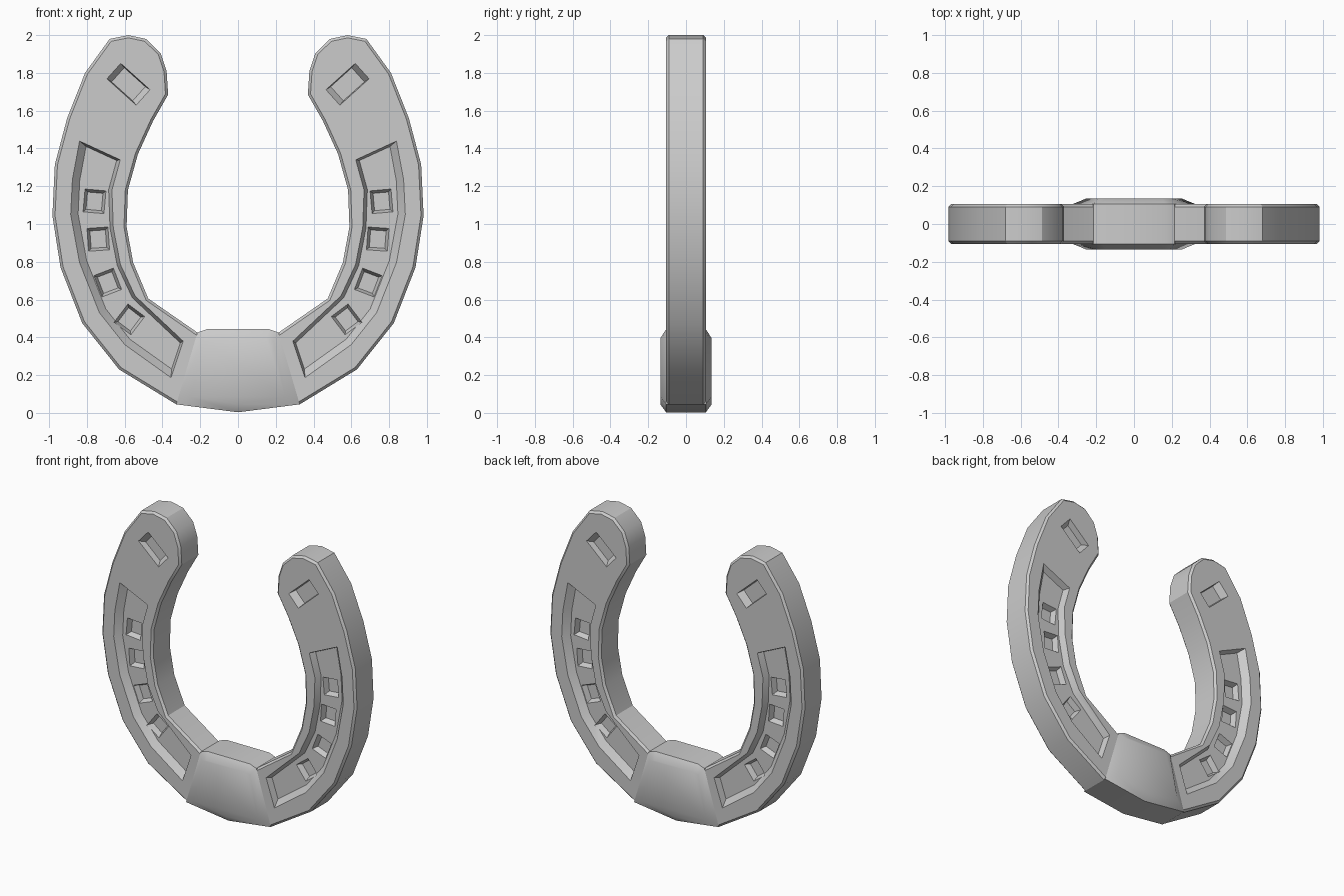
import bpy, bmesh, math
from mathutils import Vector

if "Cube" in bpy.data.objects:
    bpy.data.objects.remove(bpy.data.objects["Cube"])

HALF = 0.105   # half thickness of the shoe


def add_loft(bm, layers):
    """Closed solid through (outline, y) layers; outlines share a point count."""
    rings = [[bm.verts.new((p[0], y, p[1])) for p in pts] for pts, y in layers]
    n = len(rings[0])
    for a, b in zip(rings, rings[1:]):
        for i in range(n):
            j = (i + 1) % n
            bm.faces.new((a[i], a[j], b[j], b[i]))
    bm.faces.new(rings[0])
    bm.faces.new(rings[-1])


def make_object(name, lofts):
    bm = bmesh.new()
    for layers in lofts:
        add_loft(bm, layers)
    bmesh.ops.recalc_face_normals(bm, faces=bm.faces)
    me = bpy.data.meshes.new(name)
    bm.to_mesh(me)
    bm.free()
    ob = bpy.data.objects.new(name, me)
    bpy.context.collection.objects.link(ob)
    return ob


def inset(pts, dists):
    """Move each edge of a counter-clockwise outline inward by its own distance."""
    n = len(pts)
    P = [Vector(p) for p in pts]
    out = []
    for i in range(n):
        d0 = (P[i] - P[i - 1]).normalized()
        d1 = (P[(i + 1) % n] - P[i]).normalized()
        n0, n1 = Vector((-d0.y, d0.x)), Vector((-d1.y, d1.x))
        a, b = dists[i - 1], dists[i]
        det = n0.x * n1.y - n0.y * n1.x
        if abs(det) < 1e-4:
            out.append(P[i] + n0 * a)
        else:
            out.append(P[i] + Vector((a * n1.y - b * n0.y, b * n0.x - a * n1.x)) / det)
    return out


def rect(cx, cz, w, h, deg):
    c, s = math.cos(math.radians(deg)), math.sin(math.radians(deg))
    return [(cx + c * u * w / 2 - s * v * h / 2, cz + s * u * w / 2 + c * v * h / 2)
            for u, v in ((-1, -1), (1, -1), (1, 1), (-1, 1))]


def recess(pts, dists, top, floor):
    """Tapered recess cutters for the front and the back."""
    small = inset(pts, dists)
    return [[(pts, s * (top + 0.03)), (pts, s * (top + 0.001)), (small, s * floor)]
            for s in (-1, 1)]


def cut(ob, cutter):
    cutter.hide_render = True
    m = ob.modifiers.new("cut", 'BOOLEAN')
    m.operation = 'DIFFERENCE'
    m.solver = 'EXACT'
    m.object = cutter


def smooth(ob, deg):
    bpy.ops.object.select_all(action='DESELECT')
    ob.select_set(True)
    bpy.context.view_layer.objects.active = ob
    bpy.ops.object.shade_smooth_by_angle(angle=math.radians(deg))


# Curved arm (right half), its inner end buried in the toe
arm_outline = [
    (0.25, 0.06), (0.327, 0.045), (0.63, 0.23), (0.825, 0.475), (0.94, 0.77),
    (0.983, 1.045), (0.97, 1.315), (0.905, 1.56), (0.81, 1.80), (0.68, 1.98),
    (0.58, 2.0), (0.487, 1.98), (0.41, 1.905), (0.378, 1.81), (0.37, 1.685),
    (0.45, 1.545), (0.53, 1.37), (0.583, 1.18), (0.59, 0.985), (0.555, 0.795),
    (0.475, 0.605), (0.215, 0.425), (0.15, 0.40)]
arms = make_object("shoe_arms", [[(arm_outline, -HALF), (arm_outline, HALF)]])
bev = arms.modifiers.new("edge", 'BEVEL')
bev.width = 0.014
bev.segments = 1
bev.limit_method = 'ANGLE'
bev.angle_limit = math.radians(60)

# Long nail groove and heel slot
groove = [(0.355, 0.185), (0.60, 0.36), (0.735, 0.53), (0.84, 0.795),
          (0.887, 1.05), (0.878, 1.235), (0.84, 1.44), (0.623, 1.34),
          (0.667, 1.18), (0.66, 0.98), (0.622, 0.785), (0.545, 0.62), (0.29, 0.38)]
groove_taper = [0.04] * 6 + [0.012] + [0.018] * 5 + [0.012]
slot = rect(0.58, 1.74, 0.21, 0.11, 42)
groove_cutter = make_object(
    "groove_cutter",
    recess(groove, groove_taper, HALF, 0.062)
    + recess(slot, [0.005, 0.03, 0.005, 0.03], HALF, 0.062))
cut(arms, groove_cutter)

# Square nail holes in the groove floor
holes = []
for cx, cz, deg in ((0.76, 1.12, 5), (0.74, 0.92, -4), (0.69, 0.69, -21), (0.575, 0.495, 37)):
    holes += recess(rect(cx, cz, 0.112, 0.122, deg), [0.015] * 4, 0.062, 0.025)
hole_cutter = make_object("hole_cutter", holes)
cut(arms, hole_cutter)

arms.modifiers.new("mirror", 'MIRROR').use_axis = (True, False, False)

# Bake the cuts and drop the cutters
dg = bpy.context.evaluated_depsgraph_get()
baked = bpy.data.meshes.new_from_object(arms.evaluated_get(dg))
arms.modifiers.clear()
arms.data = baked
for c in (groove_cutter, hole_cutter):
    bpy.data.objects.remove(c)
smooth(arms, 28)


# Raised toe block joining the two arms
def symmetric(bottom, side):
    return [(0, bottom)] + side + [(-x, z) for x, z in reversed(side)]


base = symmetric(0.003, [(0.327, 0.045), (0.215, 0.425), (0.165, 0.443)])
plateau = symmetric(0.045, [(0.25, 0.085), (0.188, 0.385), (0.15, 0.395)])
toe = make_object("toe_block", [[(plateau, -0.136), (base, -HALF), (base, HALF), (plateau, 0.136)]])
smooth(toe, 50)
